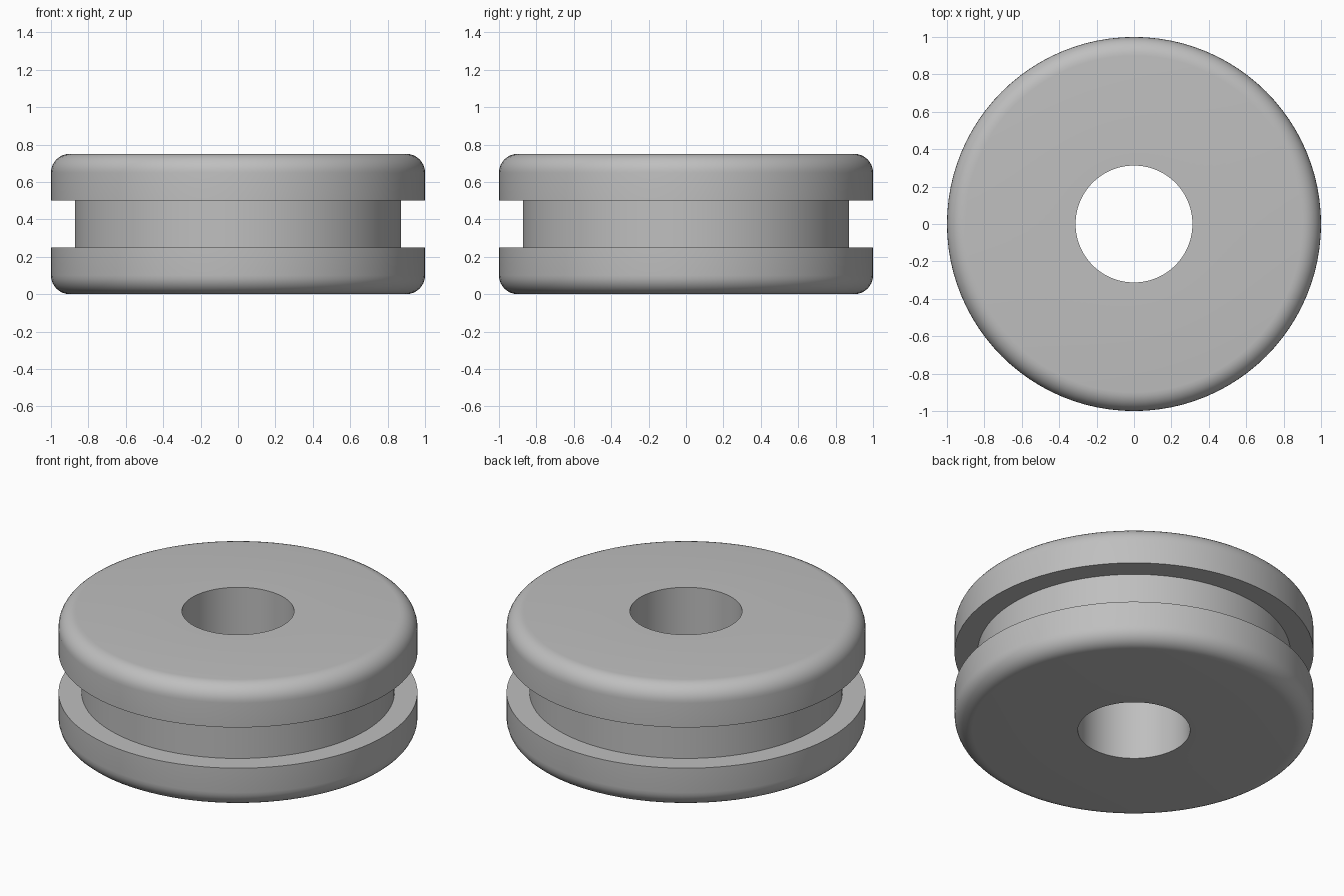
import bpy, bmesh
from math import sin, cos, pi, radians

if "Cube" in bpy.data.objects:
    bpy.data.objects.remove(bpy.data.objects["Cube"], do_unlink=True)

SEGMENTS = 96
OUTER, GROOVE, BORE = 1.0, 0.872, 0.3125
HEIGHT, GROOVE_LOW, GROOVE_HIGH = 0.75, 0.25, 0.50
FILLET, FILLET_STEPS = 0.1, 8


def rounded_corner(z, start):
    """Quarter-circle fillet on the outer rim, centred at height z."""
    angles = [start + pi / 2 * i / FILLET_STEPS for i in range(FILLET_STEPS + 1)]
    return [(OUTER - FILLET + FILLET * cos(a), z + FILLET * sin(a)) for a in angles]


# Half cross-section: bore, rounded lower flange, groove, rounded upper flange
profile = [(BORE, 0)]
profile += rounded_corner(FILLET, -pi / 2)
profile += [(OUTER, GROOVE_LOW), (GROOVE, GROOVE_LOW),
            (GROOVE, GROOVE_HIGH), (OUTER, GROOVE_HIGH)]
profile += rounded_corner(HEIGHT - FILLET, 0)
profile += [(BORE, HEIGHT)]

# Revolve the closed section about the z axis
bm = bmesh.new()
verts = [bm.verts.new((r, 0, z)) for r, z in profile]
edges = [bm.edges.new((v, verts[i - 1])) for i, v in enumerate(verts)]
bmesh.ops.spin(bm, geom=verts + edges, cent=(0, 0, 0), axis=(0, 0, 1),
               angle=2 * pi, steps=SEGMENTS, use_merge=True)
bmesh.ops.remove_doubles(bm, verts=bm.verts, dist=0.0001)
bmesh.ops.recalc_face_normals(bm, faces=bm.faces)
mesh = bpy.data.meshes.new("grommet")
bm.to_mesh(mesh)
bm.free()

grommet = bpy.data.objects.new("grommet", mesh)
bpy.context.collection.objects.link(grommet)

# Plain grey material
grey = bpy.data.materials.new("light grey")
grey.use_nodes = True
colour = (0.52, 0.52, 0.52, 1)
grey.diffuse_color = colour
grey.node_tree.nodes["Principled BSDF"].inputs["Base Color"].default_value = colour
mesh.materials.append(grey)

# Smooth round surfaces, crisp groove and bore edges
bpy.ops.object.select_all(action="DESELECT")
grommet.select_set(True)
bpy.context.view_layer.objects.active = grommet
bpy.ops.object.shade_smooth_by_angle(angle=radians(30))
